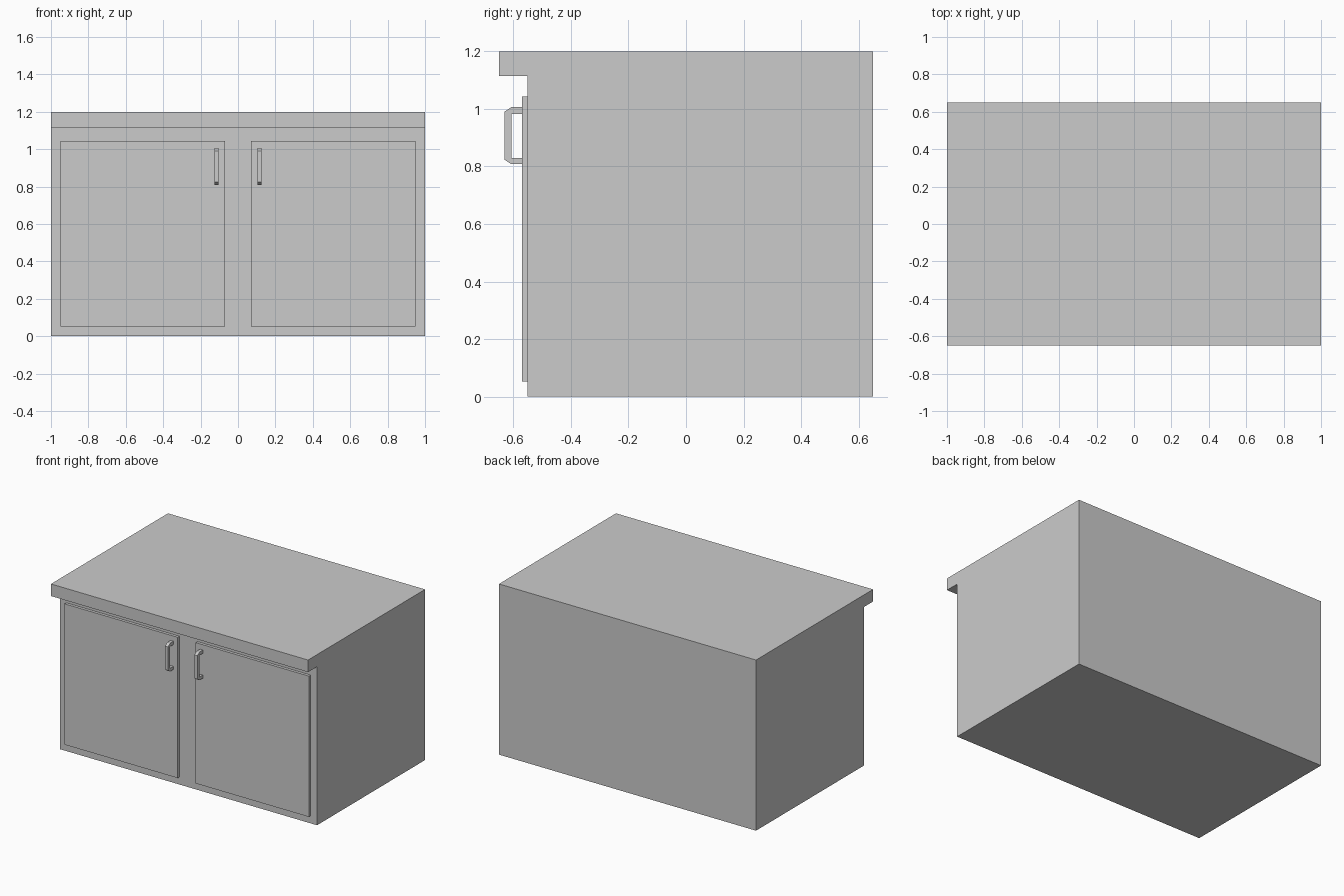
import bpy
import bmesh

cube = bpy.data.objects.get("Cube")
if cube:
    bpy.data.objects.remove(cube, do_unlink=True)

# Single grey finish
grey = bpy.data.materials.new("light_grey")
grey.use_nodes = True
colour = (0.6, 0.6, 0.6, 1.0)
grey.diffuse_color = colour
grey.node_tree.nodes["Principled BSDF"].inputs["Base Color"].default_value = colour


def extrude_profile(name, profile, x0, x1):
    """Extrude a (y, z) outline along x."""
    bm = bmesh.new()
    face = bm.faces.new([bm.verts.new((x0, y, z)) for y, z in profile])
    moved = bmesh.ops.extrude_face_region(bm, geom=[face])["geom"]
    verts = [v for v in moved if isinstance(v, bmesh.types.BMVert)]
    bmesh.ops.translate(bm, verts=verts, vec=(x1 - x0, 0, 0))
    bmesh.ops.recalc_face_normals(bm, faces=bm.faces)
    mesh = bpy.data.meshes.new(name)
    bm.to_mesh(mesh)
    bm.free()
    mesh.materials.append(grey)
    obj = bpy.data.objects.new(name, mesh)
    bpy.context.collection.objects.link(obj)
    return obj


BACK, FRONT, LIP, DOOR = 0.65, -0.55, -0.65, -0.57

# Cabinet body with the overhanging worktop in one outline
extrude_profile("cabinet_body", [
    (BACK, 0), (BACK, 1.2), (LIP, 1.2), (LIP, 1.115), (FRONT, 1.115), (FRONT, 0),
], -1, 1)

# Door slab and chamfered pull handle outlines
door = [(FRONT, 0.053), (FRONT, 1.043), (DOOR, 1.043), (DOOR, 0.053)]
top, bottom, bar, inner = 1.006, 0.808, -0.631, -0.607
handle = [
    (DOOR, top), (inner, top), (bar, top - 0.016),
    (bar, bottom + 0.016), (inner, bottom), (DOOR, bottom),
    (DOOR, bottom + 0.022), (inner, bottom + 0.022),
    (inner, top - 0.023), (DOOR, top - 0.023),
]

# Mirrored pair of doors and handles
for side, s in (("left", 1), ("right", -1)):
    extrude_profile(side + "_door", door, s * 0.07, s * 0.95)
    extrude_profile(side + "_handle", handle, s * 0.103, s * 0.126)
